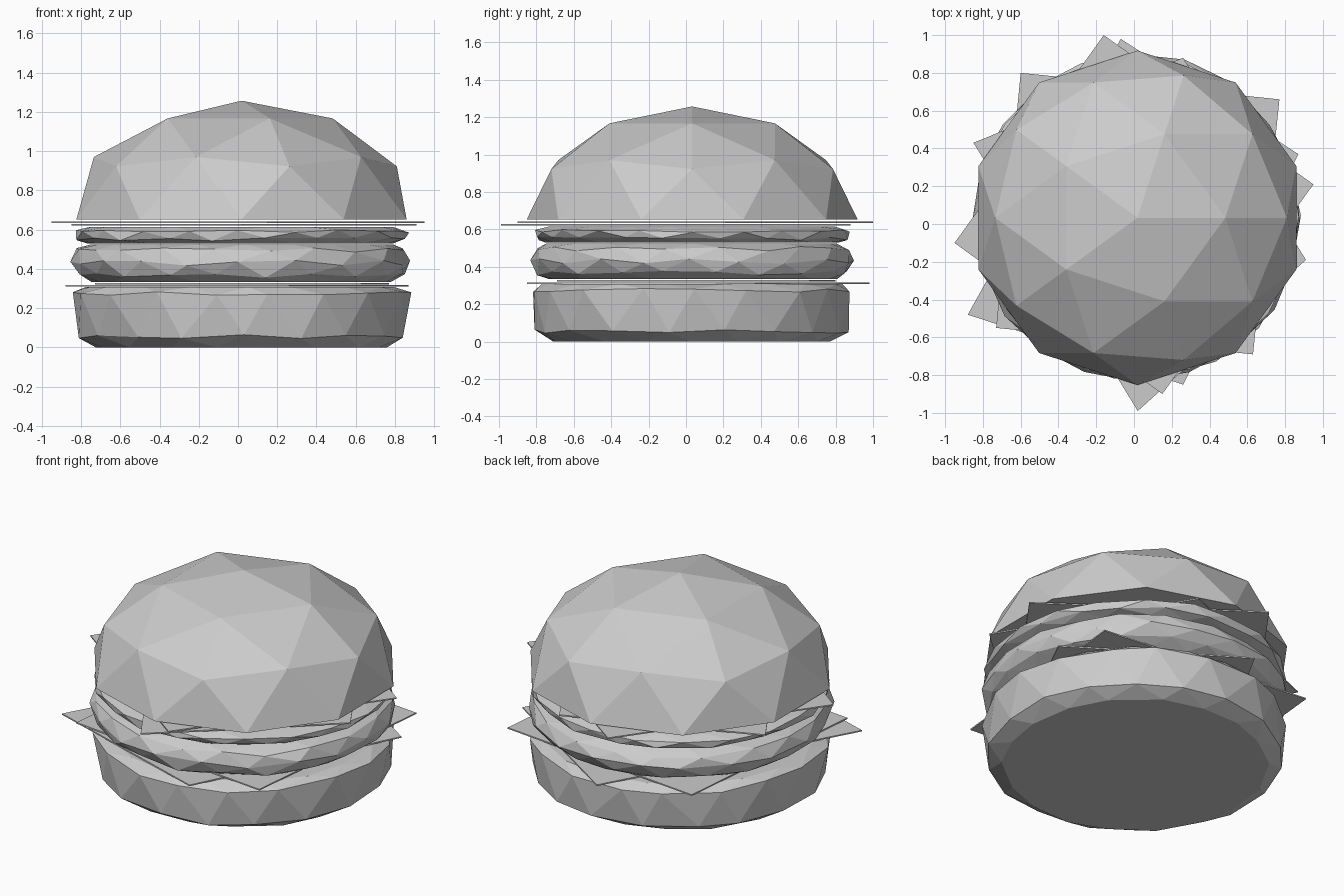
import bpy, bmesh, math, random
from mathutils import Matrix, Vector

random.seed(4)
if "Cube" in bpy.data.objects:
    bpy.data.objects.remove(bpy.data.objects["Cube"], do_unlink=True)

CENTRE = Vector((0.018, 0.033, 0))

grey = bpy.data.materials.new("plain grey")
grey.use_nodes = True
colour = (0.6, 0.6, 0.6, 1)
grey.diffuse_color = colour
grey.node_tree.nodes["Principled BSDF"].inputs["Base Color"].default_value = colour


def finish(name, bm):
    """Turn a bmesh into a flat-shaded grey object."""
    bmesh.ops.recalc_face_normals(bm, faces=bm.faces)
    mesh = bpy.data.meshes.new(name)
    bm.to_mesh(mesh)
    bm.free()
    mesh.materials.append(grey)
    obj = bpy.data.objects.new(name, mesh)
    bpy.context.collection.objects.link(obj)
    return obj


def faceted_disc(name, profile, sides, wobble):
    """Stack staggered rings of (radius, height) into a rough faceted disc."""
    bm = bmesh.new()
    rings = []
    for level, (radius, height) in enumerate(profile):
        ring = []
        is_cap = level in (0, len(profile) - 1)
        for k in range(sides):
            angle = 2 * math.pi * (k + level / 2 + random.uniform(-0.12, 0.12)) / sides
            r = radius + random.uniform(-0.01, 0.01)
            z = height if is_cap else height + random.uniform(-wobble, wobble)
            ring.append(bm.verts.new(CENTRE + Vector((r * math.cos(angle), r * math.sin(angle), z))))
        rings.append(ring)
    for low, high in zip(rings, rings[1:]):
        for k in range(sides):
            n = (k + 1) % sides
            bm.faces.new((low[k], low[n], high[k]))
            bm.faces.new((low[n], high[n], high[k]))
    bm.faces.new(rings[0][::-1])
    bm.faces.new(rings[-1])
    return finish(name, bm)


def slice_sheet(name, corners, height, thickness=0.008):
    """Thin flat sheet with the given outline."""
    bm = bmesh.new()
    face = bm.faces.new([bm.verts.new((x, y, height)) for x, y in corners])
    extruded = bmesh.ops.extrude_face_region(bm, geom=[face])["geom"]
    top = [v for v in extruded if isinstance(v, bmesh.types.BMVert)]
    bmesh.ops.translate(bm, verts=top, vec=(0, 0, thickness))
    return finish(name, bm)


# Buns and fillings
faceted_disc("bottom_bun", [(0.75, 0), (0.835, 0.055), (0.86, 0.275), (0.8, 0.308)], 18, 0.01)
faceted_disc("lower_patty", [(0.77, 0.334), (0.835, 0.365), (0.865, 0.43), (0.84, 0.495), (0.77, 0.525)], 20, 0.014)
faceted_disc("upper_patty", [(0.78, 0.529), (0.84, 0.55), (0.85, 0.592), (0.78, 0.614)], 20, 0.008)

# Cheese squares and irregular leaf sheets
slice_sheet("lower_leaf", [(-0.88, -0.48), (0.26, -0.85), (0.87, 0.37), (-0.07, 0.98)], 0.309)
slice_sheet("lower_cheese", [(-0.73, -0.55), (0.63, -0.69), (0.77, 0.66), (-0.6, 0.8)], 0.32)
slice_sheet("upper_leaf", [(0.02, -0.99), (0.91, -0.19), (0.26, 0.88), (-0.85, 0.43)], 0.62)
slice_sheet("upper_cheese", [(0.15, -0.9), (0.95, 0.21), (-0.16, 1.0), (-0.95, -0.1)], 0.634)

# Domed top bun: upper half of a coarse icosphere with a flat base
dome = bmesh.new()
bmesh.ops.create_icosphere(dome, subdivisions=2, radius=1)
bmesh.ops.delete(dome, geom=[v for v in dome.verts if v.co.z < -0.05], context='VERTS')
rim = [e for e in dome.edges if e.is_boundary]
bmesh.ops.contextual_create(dome, geom=rim)
dome.transform(Matrix.Translation(CENTRE + Vector((0, 0, 0.652))) @ Matrix.Diagonal((0.885, 0.885, 0.605, 1)))
finish("top_bun", dome)
